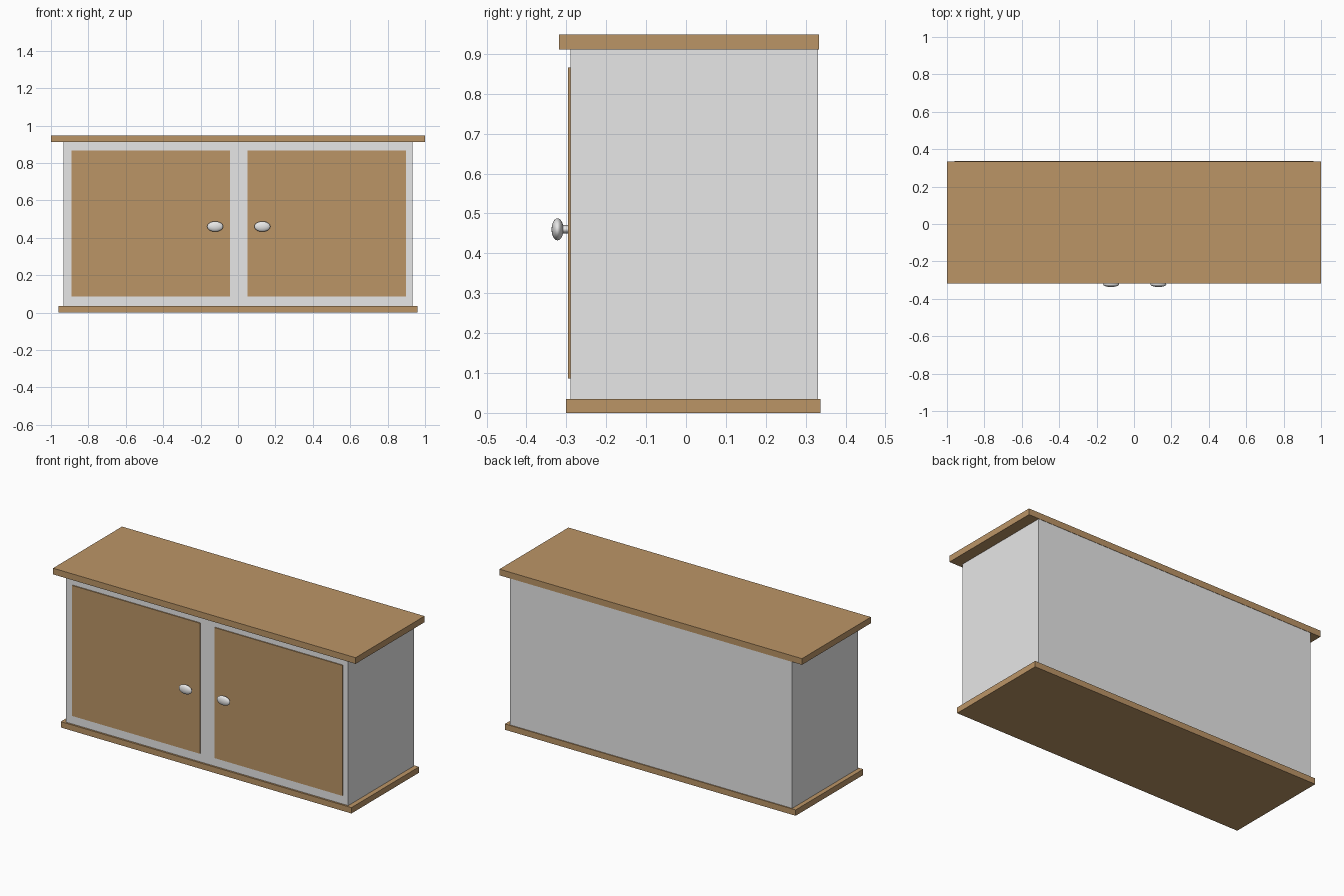
import bpy
import math

if "Cube" in bpy.data.objects:
    bpy.data.objects.remove(bpy.data.objects["Cube"])


def material(name, rgb):
    m = bpy.data.materials.new(name)
    m.diffuse_color = (*rgb, 1.0)
    m.use_nodes = True
    m.node_tree.nodes["Principled BSDF"].inputs["Base Color"].default_value = m.diffuse_color
    return m


wood = material("brown wood", (0.50, 0.30, 0.134))
grey = material("light grey", (0.80, 0.80, 0.80))


def box(name, lo, hi, mat):
    """Axis-aligned box between two corners."""
    bpy.ops.mesh.primitive_cube_add(size=1, location=[(a + b) / 2 for a, b in zip(lo, hi)])
    ob = bpy.context.object
    ob.name = name
    ob.scale = [b - a for a, b in zip(lo, hi)]
    bpy.ops.object.transform_apply(location=False, rotation=False, scale=True)
    ob.data.materials.append(mat)
    return ob


# Cabinet carcass with overhanging top and base boards
box("base_board", (-0.961, -0.301, 0.0), (0.961, 0.337, 0.035), wood)
box("cabinet_body", (-0.934, -0.290, 0.035), (0.932, 0.331, 0.911), grey)
box("top_board", (-1.0, -0.318, 0.911), (1.0, 0.333, 0.948), wood)

# Doors and knobs, mirrored about the middle stile
MID = 0.004
for side, label in ((-1, "left"), (1, "right")):
    x0, x1 = sorted((MID + side * 0.048, MID + side * 0.893))
    box(label + "_door", (x0, -0.296, 0.086), (x1, -0.289, 0.866), wood)

    # Flattened oval knob head
    kx = MID + side * 0.126
    bpy.ops.mesh.primitive_uv_sphere_add(segments=32, ring_count=16, radius=1,
                                         location=(kx, -0.322, 0.46))
    head = bpy.context.object
    head.name = label + "_knob"
    head.scale = (0.043, 0.015, 0.0275)
    bpy.ops.object.transform_apply(location=False, rotation=False, scale=True)
    head.data.materials.append(grey)
    bpy.ops.object.shade_smooth()

    # Short oval stem
    bpy.ops.mesh.primitive_cylinder_add(vertices=32, radius=1, depth=0.024,
                                        location=(kx, -0.306, 0.46),
                                        rotation=(math.pi / 2, 0, 0))
    stem = bpy.context.object
    stem.name = label + "_knob_stem"
    stem.scale = (0.016, 0.0105, 1)
    bpy.ops.object.transform_apply(location=False, rotation=True, scale=True)
    stem.data.materials.append(grey)
    bpy.ops.object.shade_smooth_by_angle(angle=math.radians(30))
